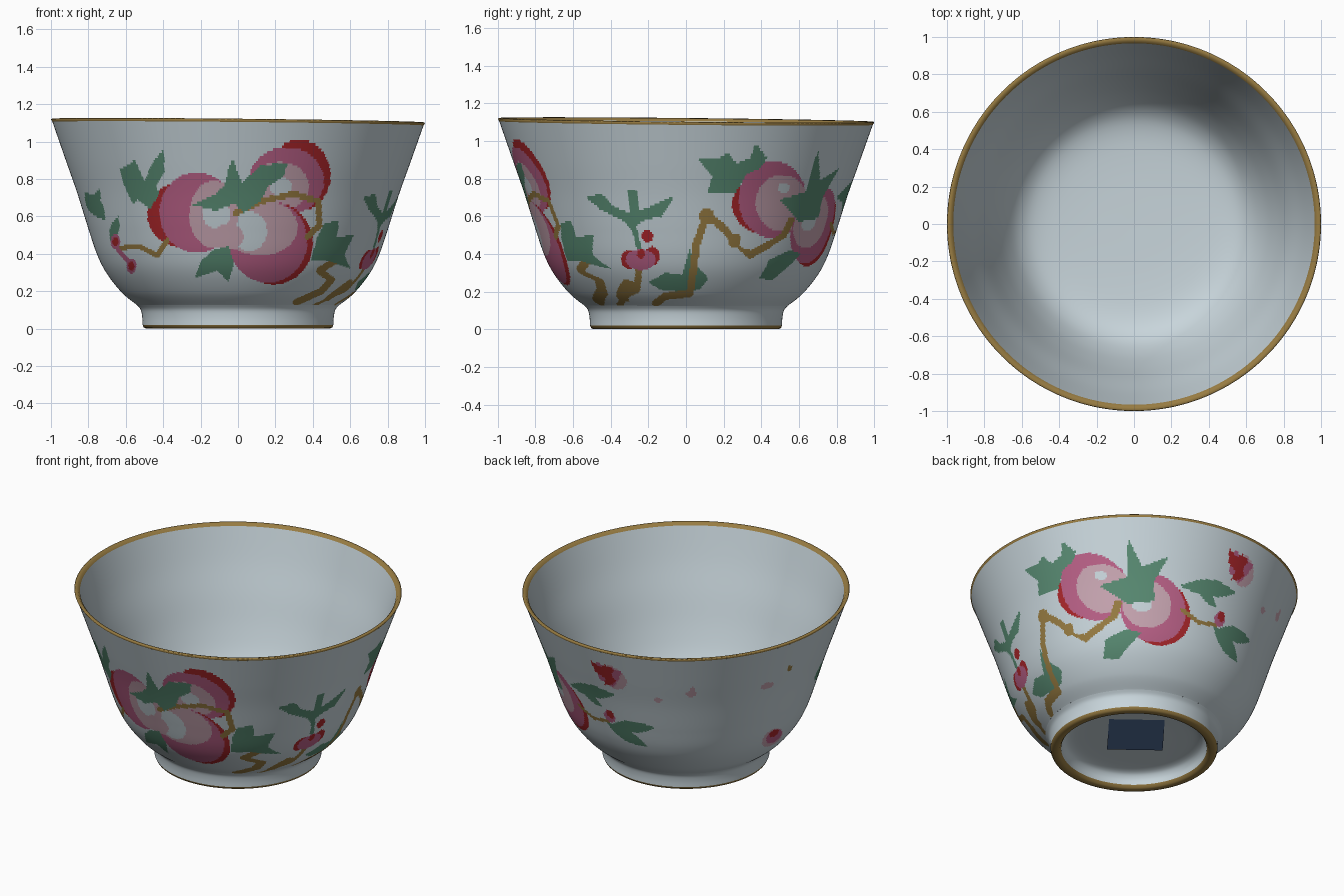
import bpy, bmesh, math

if "Cube" in bpy.data.objects:
    bpy.data.objects.remove(bpy.data.objects["Cube"])

# ---------- colours ----------
def srgb(r, g, b):
    f = lambda c: c / 12.92 if c <= 0.04045 else ((c + 0.055) / 1.055) ** 2.4
    return (f(r / 255), f(g / 255), f(b / 255), 1)

WHITE, GOLD, PINK, PALE, RED, GREEN, BLUE = range(7)
MATS = []
for name, rgb in [("porcelain white", (200, 213, 219)), ("gilt brown", (152, 124, 66)),
                  ("deep pink", (184, 96, 134)), ("pale pink", (198, 164, 176)),
                  ("crimson", (170, 38, 42)), ("leaf green", (88, 138, 114)),
                  ("label blue", (84, 112, 156))]:
    m = bpy.data.materials.new(name)
    m.diffuse_color = srgb(*rgb)
    m.use_nodes = True
    m.node_tree.nodes["Principled BSDF"].inputs["Base Color"].default_value = m.diffuse_color
    MATS.append(m)

# ---------- turning helpers ----------
def smooth(pts, steps):
    """Catmull-Rom curve through profile points."""
    p = [pts[0]] + pts + [pts[-1]]
    out = []
    for i in range(1, len(p) - 2):
        a, b, c, d = p[i - 1:i + 3]
        for s in range(steps):
            t = s / steps
            out.append(tuple(0.5 * (2 * b[k] + (c[k] - a[k]) * t
                       + (2 * a[k] - 5 * b[k] + 4 * c[k] - d[k]) * t * t
                       + (3 * b[k] - a[k] - 3 * c[k] + d[k]) * t ** 3) for k in (0, 1)))
    return out + [pts[-1]]

def lathe(name, prof, n, mat):
    bm = bmesh.new()
    rings = []
    for r, z in prof:
        ring = []
        for j in range(1 if r == 0 else n):
            a = 2 * math.pi * j / n
            x, y = r * math.cos(a), r * math.sin(a)
            ring.append(bm.verts.new((x, y, z - 0.009 * (x + y) * z)))  # slightly uneven rim
        rings.append(ring)
    for lo, hi in zip(rings, rings[1:]):
        for j in range(n):
            q = [lo[j % len(lo)], lo[(j + 1) % len(lo)], hi[(j + 1) % len(hi)], hi[j % len(hi)]]
            bm.faces.new(list(dict.fromkeys(q)))
    return finish(name, bm, mat)

def finish(name, bm, mat):
    me = bpy.data.meshes.new(name)
    bm.to_mesh(me)
    bm.free()
    for m in MATS:
        me.materials.append(m)
    for p in me.polygons:
        p.use_smooth = True
        p.material_index = mat
    ob = bpy.data.objects.new(name, me)
    bpy.context.collection.objects.link(ob)
    return ob

# ---------- bowl parts, from underside to lining ----------
lathe("foot_recess", smooth([(0, .10), (.30, .10), (.40, .09), (.435, .06), (.445, .02)], 4), 200, WHITE)
lathe("foot_gilt_edge", [(.445, .02), (.455, .004), (.47, 0), (.49, 0), (.504, .006), (.51, .02)], 200, GOLD)
lathe("foot_ring", smooth([(.51, .02), (.512, .06), (.52, .10), (.54, .125)], 4), 200, WHITE)
wall = lathe("painted_wall", smooth([(.54, .125), (.62, .19), (.70, .29), (.752, .39), (.80, .53),
                                     (.86, .72), (.92, .89), (.992, 1.095)], 16), 600, WHITE)
lathe("gilt_rim", [(.992, 1.095), (1.0, 1.108), (.995, 1.112), (.978, 1.11), (.966, 1.095)], 200, GOLD)
lathe("bowl_lining", smooth([(.966, 1.095), (.90, .89), (.83, .70), (.76, .50), (.69, .34),
                             (.61, .23), (.50, .175), (.30, .155), (0, .15)], 5), 200, WHITE)

# square label under the base
bm = bmesh.new()
a = math.radians(52)
ca, sa = math.cos(a), math.sin(a)
bm.faces.new([bm.verts.new((ca * d - sa * u, sa * d + ca * u, .096))
              for u, d in [(-.16, -.15), (-.16, .22), (.18, .22), (.18, -.15)]])
bm.normal_update()
if bm.faces[:][0].normal.z > 0:
    bmesh.ops.reverse_faces(bm, faces=bm.faces[:])
finish("base_label", bm, BLUE)

# ---------- painting on the wall: shapes in hundredths, seen from a compass angle ----------
FRONT, RIGHT, CORNER, BACK, LEFT_BACK = -90, 0, 52, 90, 127
polys = wall.data.polygons
centres = [p.center.copy() for p in polys]
views = {}
for v in (FRONT, RIGHT, CORNER, BACK, LEFT_BACK):
    c, s = math.cos(math.radians(v)), math.sin(math.radians(v))
    views[v] = [(i, 100 * (c * q.y - s * q.x), 100 * q.z) for i, q in enumerate(centres) if c * q.x + s * q.y > 0]

def paint(view, col, box, inside):
    x0, x1, z0, z1 = box
    for i, u, z in views[view]:
        if x0 < u < x1 and z0 < z < z1 and inside(u, z):
            polys[i].material_index = col

def oval(view, col, x, z, rx, rz):
    paint(view, col, (x - rx, x + rx, z - rz, z + rz),
          lambda u, w: ((u - x) / rx) ** 2 + ((w - z) / rz) ** 2 < 1)

def patch(view, col, *pts):
    def inside(u, w):
        hit = False
        for (ax, az), (bx, bz) in zip(pts, pts[1:] + pts[:1]):
            if (az > w) != (bz > w) and u < ax + (w - az) * (bx - ax) / (bz - az):
                hit = not hit
        return hit
    xs, zs = zip(*pts)
    paint(view, col, (min(xs), max(xs), min(zs), max(zs)), inside)

def stroke(view, col, half, *pts, leaf=False):
    """Line of constant width, or a pointed leaf along one segment."""
    def inside(u, w):
        for (ax, az), (bx, bz) in zip(pts, pts[1:]):
            dx, dz = bx - ax, bz - az
            t = max(0, min(1, ((u - ax) * dx + (w - az) * dz) / (dx * dx + dz * dz)))
            h = half * math.sin(math.pi * t) if leaf else half
            if math.hypot(u - ax - t * dx, w - az - t * dz) < h:
                return True
        return False
    xs, zs = zip(*pts)
    paint(view, col, (min(xs) - half, max(xs) + half, min(zs) - half, max(zs) + half), inside)

def peach(view, red, pink, pale, white):
    for col, e in ((RED, red), (PINK, pink), (PALE, pale), (WHITE, white)):
        oval(view, col, *e)

# front: three peaches
peach(FRONT, (33, 82, 16.5, 19), (26, 79, 20, 18), (22, 76, 16, 13), (23, 76, 6, 5))
peach(FRONT, (19, 45.5, 21, 22), (16, 46.5, 21, 22), (12, 54, 20, 15), (6, 52, 9.5, 10.5))
peach(FRONT, (-28, 61, 20.5, 18), (-22, 62, 20, 21.5), (-13, 61, 13, 18), (-11.5, 61, 7.5, 7.5))
oval(FRONT, PALE, -5, 49, 8, 7)
# front: branches
stroke(FRONT, GOLD, 1.6, (-1, 62), (12, 68), (30, 72), (43, 68), (43.5, 55), (37, 49))
stroke(FRONT, GOLD, 1.8, (51.5, 36), (43.5, 31), (50, 26), (44.5, 20), (31, 14))
stroke(FRONT, GOLD, 1.3, (60, 25), (48, 16))
stroke(FRONT, GOLD, 1.3, (-38, 47), (-43, 39), (-53, 44), (-64, 43))
# front: leaves
patch(FRONT, GREEN, (-3, 91), (2, 78), (12, 87), (27, 89), (24, 81), (16, 76), (12, 68), (3, 62),
      (-2, 67), (-12, 63), (-24, 66), (-12, 72), (-7, 77), (-5.5, 84))
patch(FRONT, GREEN, (-63, 85), (-55, 90), (-50, 79), (-46, 88), (-40, 96), (-39, 84), (-44, 76),
      (-42, 72), (-47, 64), (-54, 69), (-56, 66), (-61, 77))
patch(FRONT, GREEN, (-23, 27), (-20, 36), (-13, 42), (-5, 44), (-2, 35), (-5, 25), (-11, 31))
patch(FRONT, GREEN, (42, 48), (46, 56), (54, 58), (53, 49), (62, 50), (57, 40), (60, 32), (49, 36), (39, 36))
# front left: bud sprig
stroke(FRONT, GREEN, 4, (-82, 73), (-71, 58), leaf=True)
stroke(FRONT, GREEN, 2, (-74, 75), (-77, 64), leaf=True)
stroke(FRONT, GREEN, 2.5, (-64, 60), (-68, 46), leaf=True)
stroke(FRONT, PINK, 1.2, (-64, 42), (-57, 34))
for x, z in ((-65.5, 46.5), (-57, 33.5)):
    oval(FRONT, PINK, x, z, 2.6, 4)
    oval(FRONT, RED, x, z, 1.6, 2.4)

# right: blossom sprig
stroke(RIGHT, GOLD, 1.8, (-25, 32), (-26, 21), (-33, 18), (-35, 13))
stroke(RIGHT, GREEN, 1.3, (-28, 56), (-25, 43))
patch(RIGHT, GREEN, (-53, 70), (-45, 72), (-38, 65), (-30, 62), (-31, 74), (-26, 74), (-25, 63),
      (-17, 66), (-6, 71), (-13, 60), (-22, 58), (-29, 53), (-34, 58), (-46, 64))
for x, z, rx, rz in ((-30, 37, 4.5, 5), (-18, 39, 4, 5), (-20.5, 49.5, 3, 3.2)):
    oval(RIGHT, RED, x, z, rx, rz)
oval(RIGHT, PINK, -24, 37, 8, 5.5)
oval(RIGHT, RED, -24, 40, 2, 2.5)
# right: branch with knots, and leaf at its foot
patch(RIGHT, GREEN, (-20, 25), (-11, 30), (-2, 29), (2, 43), (4.5, 35), (12, 27), (7, 21), (-3, 20), (-14, 21))
stroke(RIGHT, GOLD, 2, (-16, 14), (-11, 17.5), (2, 19), (3.5, 29), (5.5, 45), (11, 61), (19, 54.5),
       (25, 48), (34, 39.5), (44, 45))
oval(RIGHT, GOLD, 11, 60, 4, 4.5)
oval(RIGHT, GOLD, 26, 47, 3.5, 4)
# right: two peaches
peach(RIGHT, (44, 66, 19.5, 16), (46, 69, 18, 20.5), (51, 67, 14, 15), (52, 75, 3, 3))
peach(CORNER, (12, 53, 20, 19.5), (9, 55, 20, 20), (5, 57, 15, 14), (2, 57, 6, 5))
oval(RIGHT, WHITE, 32, 46, 3.5, 3.5)
stroke(RIGHT, GOLD, 1.6, (34, 39.5), (44, 45), (52, 50), (56, 58))
patch(RIGHT, GREEN, (6, 91), (16, 90), (22, 94), (27, 88), (34, 91), (37, 99), (43, 91), (40, 86),
      (32, 82), (26, 72), (11, 72), (14, 81))
patch(CORNER, GREEN, (-7, 96), (2, 79), (18, 86), (9, 70), (10, 59), (-7, 57), (-24, 69), (-7, 73))
patch(CORNER, GREEN, (-21, 27), (-20, 37), (-8, 42), (2, 40), (-4, 34), (-12, 26))

# back: bud sprig and red blossom
stroke(BACK, GOLD, 1.2, (-26, 56), (-14, 51), (-2, 53))
stroke(BACK, GREEN, 5, (-31, 70), (9, 76), leaf=True)
stroke(BACK, GREEN, 3, (-20, 72), (-4, 63), leaf=True)
stroke(BACK, GREEN, 4.5, (0, 51), (30, 55), leaf=True)
stroke(BACK, GREEN, 5, (-4, 52), (22, 39), leaf=True)
oval(BACK, PINK, 0, 57, 4, 4.5)
oval(BACK, RED, 1, 59, 2.6, 3)
oval(BACK, PALE, 10, 90, 9, 9)
patch(BACK, PINK, (0, 99), (10, 98), (17, 96), (13, 88), (8, 82), (-1, 86))
patch(BACK, RED, (-4, 99), (2, 96), (6, 99), (12, 97), (9, 91), (12, 88), (8, 84), (2, 82), (4, 88), (-3, 91))

# back left: scattered petals and a small blossom
for x, z, rx, rz in ((-20, 77, 2.6, 1.8), (0, 83, 3.4, 2.4), (0.5, 85, 1.6, 3.5), (47, 81, 4, 2.6)):
    oval(LEFT_BACK, PALE, x, z, rx, rz)
oval(LEFT_BACK, GOLD, 61, 89.5, 1.6, 2.2)
oval(LEFT_BACK, PALE, 51, 35, 6.5, 8)
oval(LEFT_BACK, PINK, 52, 36, 5, 6)
oval(LEFT_BACK, RED, 52, 39, 3, 3)
